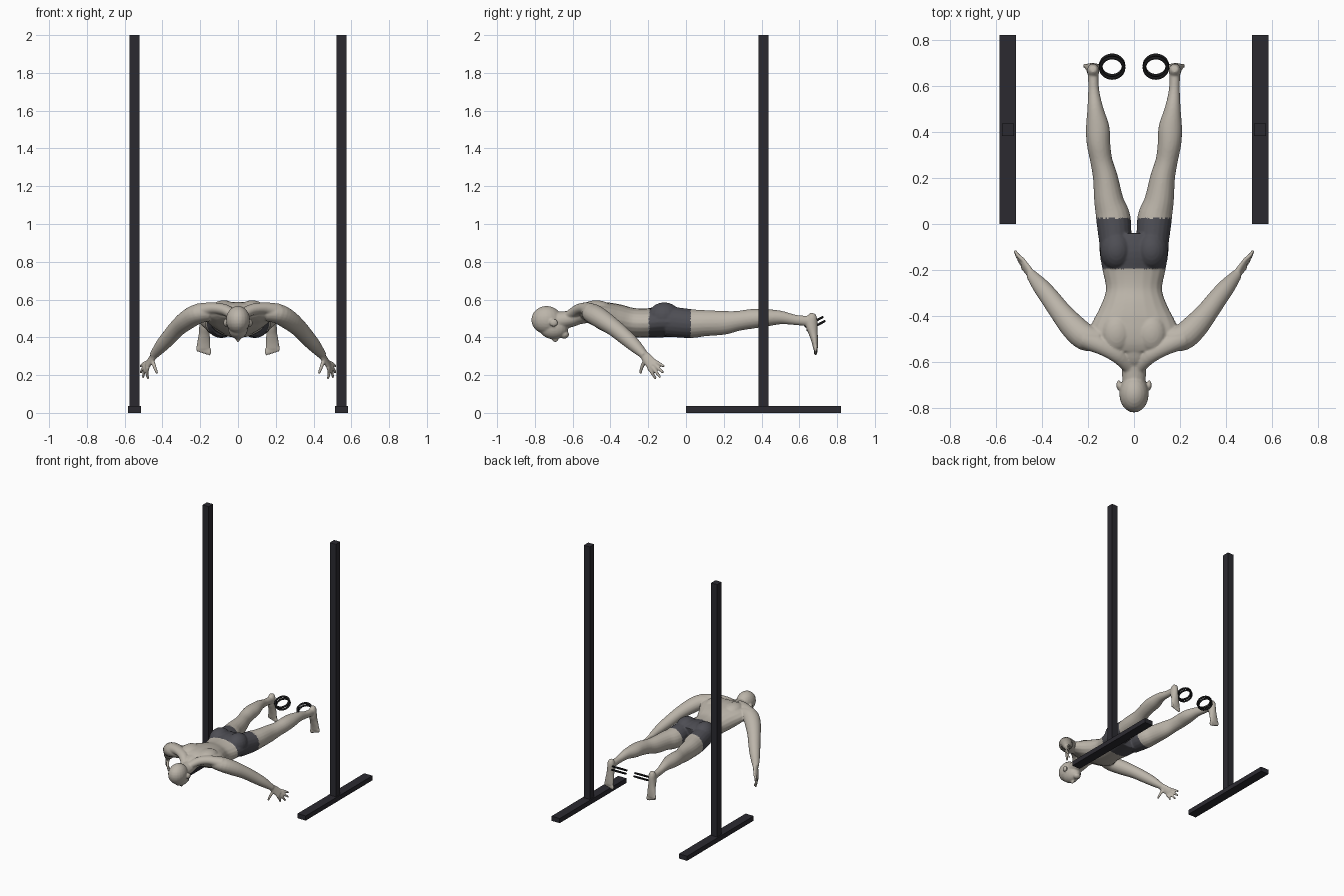
import bpy, bmesh, math
from mathutils import Vector, Matrix

cube = bpy.data.objects.get("Cube")
if cube:
    bpy.data.objects.remove(cube, do_unlink=True)


def material(name, color):
    m = bpy.data.materials.new(name)
    m.use_nodes = True
    m.diffuse_color = (*color, 1)
    bsdf = next(n for n in m.node_tree.nodes if n.type == 'BSDF_PRINCIPLED')
    bsdf.inputs["Base Color"].default_value = (*color, 1)
    return m


skin = material("warm grey skin", (0.50, 0.46, 0.40))
cloth = material("dark grey cloth", (0.075, 0.075, 0.088))
metal = material("charcoal metal", (0.024, 0.023, 0.03))
rubber = material("black rubber", (0.010, 0.010, 0.011))


def finish(name, bm, *mats):
    bmesh.ops.recalc_face_normals(bm, faces=bm.faces)
    me = bpy.data.meshes.new(name)
    bm.to_mesh(me)
    bm.free()
    ob = bpy.data.objects.new(name, me)
    bpy.context.collection.objects.link(ob)
    for m in mats:
        me.materials.append(m)
    return ob


def ball(bm, center, radii):
    mat = Matrix.Translation(center) @ Matrix.Diagonal((*radii, 1))
    bmesh.ops.create_uvsphere(bm, u_segments=20, v_segments=12, radius=1, matrix=mat)


def loft(bm, sections, ref=(0, 0, 1), side=1, steps=4, sides=20):
    """Smooth tube through (x, y, z, half width, half depth) sections."""
    keys = [Vector((s[0] * side, *s[1:])) for s in sections]
    keys = [keys[0]] + keys + [keys[-1]]
    path = []
    for a, b, c, d in zip(keys, keys[1:], keys[2:], keys[3:]):
        for i in range(steps):
            t = i / steps
            path.append(0.5 * (2 * b + (c - a) * t + (2 * a - 5 * b + 4 * c - d) * t * t
                               + (3 * b - a - 3 * c + d) * t ** 3))
    path.append(keys[-1])
    rings = []
    for i, p in enumerate(path):
        q, r = path[max(i - 1, 0)], path[min(i + 1, len(path) - 1)]
        t = Vector(r[:3]) - Vector(q[:3])
        t.normalize()
        u = t.cross(Vector(ref)).normalized()
        v = u.cross(t)
        ring = []
        for k in range(sides):
            ang = math.tau * k / sides
            ring.append(bm.verts.new(Vector(p[:3]) + u * p[3] * math.cos(ang)
                                     + v * p[4] * math.sin(ang)))
        rings.append(ring)
    for r0, r1 in zip(rings, rings[1:]):
        for k in range(sides):
            j = (k + 1) % sides
            bm.faces.new((r0[k], r0[j], r1[j], r1[k]))
    bm.faces.new(rings[0])
    bm.faces.new(rings[-1])


def box(name, center, size, mat):
    bm = bmesh.new()
    bmesh.ops.create_cube(bm, size=1, matrix=Matrix.Translation(center)
                          @ Matrix.Diagonal((*size, 1)))
    return finish(name, bm, mat)


# Body: overlapping forms, fused into one skin
body = bmesh.new()

# Torso and neck
loft(body, [(0, -.555, .535, .13, .035), (0, -.52, .532, .19, .052),
            (0, -.47, .523, .195, .066), (0, -.42, .508, .178, .078),
            (0, -.36, .492, .147, .083), (0, -.285, .478, .122, .078),
            (0, -.20, .476, .137, .078), (0, -.12, .483, .150, .083),
            (0, -.05, .475, .150, .074)])
loft(body, [(0, -.70, .485, .05, .05), (0, -.61, .498, .055, .044),
            (0, -.57, .515, .064, .047), (0, -.50, .53, .09, .05)])

# Head with jaw, nose and chin
ball(body, (0, -.738, .492), (.064, .081, .074))
ball(body, (0, -.70, .452), (.053, .077, .062))
ball(body, (0, -.645, .415), (.028, .026, .022))
ball(body, (0, -.692, .389), (.010, .017, .015))

for s, side_name in ((1, "left"), (-1, "right")):
    # Ear, trapezius, shoulder blade, buttock
    ball(body, (s * .066, -.70, .477), (.011, .022, .021))
    loft(body, [(.02, -.62, .515, .03, .025), (.07, -.57, .545, .035, .03),
                (.14, -.53, .553, .038, .032), (.21, -.50, .535, .045, .045)], side=s)
    ball(body, (s * .075, -.475, .548), (.068, .085, .048))
    ball(body, (s * .076, -.115, .506), (.072, .088, .079))

    # Arm
    loft(body, [(.15, -.50, .53, .05, .045), (.21, -.492, .525, .058, .052),
                (.265, -.445, .495, .056, .052), (.32, -.38, .45, .047, .045),
                (.365, -.32, .40, .042, .041), (.405, -.27, .355, .036, .035),
                (.448, -.218, .303, .023, .021)], side=s)

    # Palm, fingers and thumb
    loft(body, [(.44, -.228, .312, .022, .018), (.458, -.203, .285, .029, .015),
                (.482, -.174, .250, .033, .012)], ref=(1, 0, 0), side=s)
    across = Vector((0, -.77, -.63))
    tips = ((.517, -.115, .245), (.516, -.12, .212), (.503, -.135, .187), (.475, -.160, .180))
    for k, tip in zip((-.025, -.008, .009, .025), tips):
        base = Vector((.478, -.178, .255)) + across * k
        mid = base.lerp(Vector(tip), .5) + Vector((.006, 0, 0))
        loft(body, [(*base, .011, .010), (*mid, .009, .009), (*tip, .007, .007)],
             ref=(1, 0, 0), side=s, sides=10)
    loft(body, [(.455, -.212, .278, .014, .012), (.442, -.233, .245, .010, .010),
                (.428, -.241, .208, .007, .007)], ref=(1, 0, 0), side=s, sides=10)

    # Leg
    loft(body, [(.08, -.10, .485, .068, .08), (.089, .02, .473, .075, .077),
                (.109, .10, .475, .064, .069), (.124, .20, .477, .054, .063),
                (.142, .275, .487, .048, .053), (.154, .35, .498, .051, .052),
                (.158, .42, .503, .051, .047), (.168, .50, .505, .035, .036),
                (.175, .58, .492, .024, .027), (.177, .66, .485, .023, .028)], side=s)

    # Foot hanging down with five toes
    loft(body, [(.177, .674, .527, .014, .014), (.177, .668, .505, .025, .027),
                (.178, .665, .465, .027, .032), (.179, .674, .42, .029, .024),
                (.181, .682, .375, .035, .017), (.182, .686, .338, .037, .012)],
         ref=(0, 1, 0), side=s)
    for k in range(5):
        ball(body, (s * (.152 + .0155 * k), .686, .324 + .0045 * k),
             (.011 - .001 * k, .010, .021))

figure = finish("figure", body, skin, cloth)
bpy.context.view_layer.objects.active = figure
figure.select_set(True)
fuse = figure.modifiers.new("fuse", 'REMESH')
fuse.mode = 'VOXEL'
fuse.voxel_size = .005
soften = figure.modifiers.new("soften", 'SMOOTH')
soften.factor = .5
soften.iterations = 5
for mod in (fuse.name, soften.name):
    bpy.ops.object.modifier_apply(modifier=mod)

# Shorts are the hip band of the fused body
for p in figure.data.polygons:
    x, y, z = p.center
    p.material_index = int(-.195 < y < .025 and abs(x) < .22 and z > .35)
    p.use_smooth = True
figure.select_set(False)

# Uprights, floor feet and paired rings
for s, side_name in ((1, "left"), (-1, "right")):
    box(side_name + "_post", (s * .548, .41, 1.0), (.052, .054, 2.0), metal)
    box(side_name + "_base", (s * .548, .41, .018), (.07, .82, .036), metal)
    rings = bmesh.new()
    tilt = Matrix.Translation((s * .095, .683, .472)) @ Matrix.Rotation(math.radians(28), 4, 'X')
    n, m = 32, 10
    for offset in (-.012, .012):
        grid = []
        for i in range(n):
            a = math.tau * i / n
            row = []
            for j in range(m):
                b = math.tau * j / m
                r = .050 + .0075 * math.cos(b)
                row.append(rings.verts.new(tilt @ Vector(
                    (r * math.cos(a), r * math.sin(a), offset + .0065 * math.sin(b)))))
            grid.append(row)
        for i in range(n):
            for j in range(m):
                i2, j2 = (i + 1) % n, (j + 1) % m
                rings.faces.new((grid[i][j], grid[i2][j], grid[i2][j2], grid[i][j2]))
    for f in rings.faces:
        f.smooth = True
    finish(side_name + "_foot_rings", rings, rubber)
